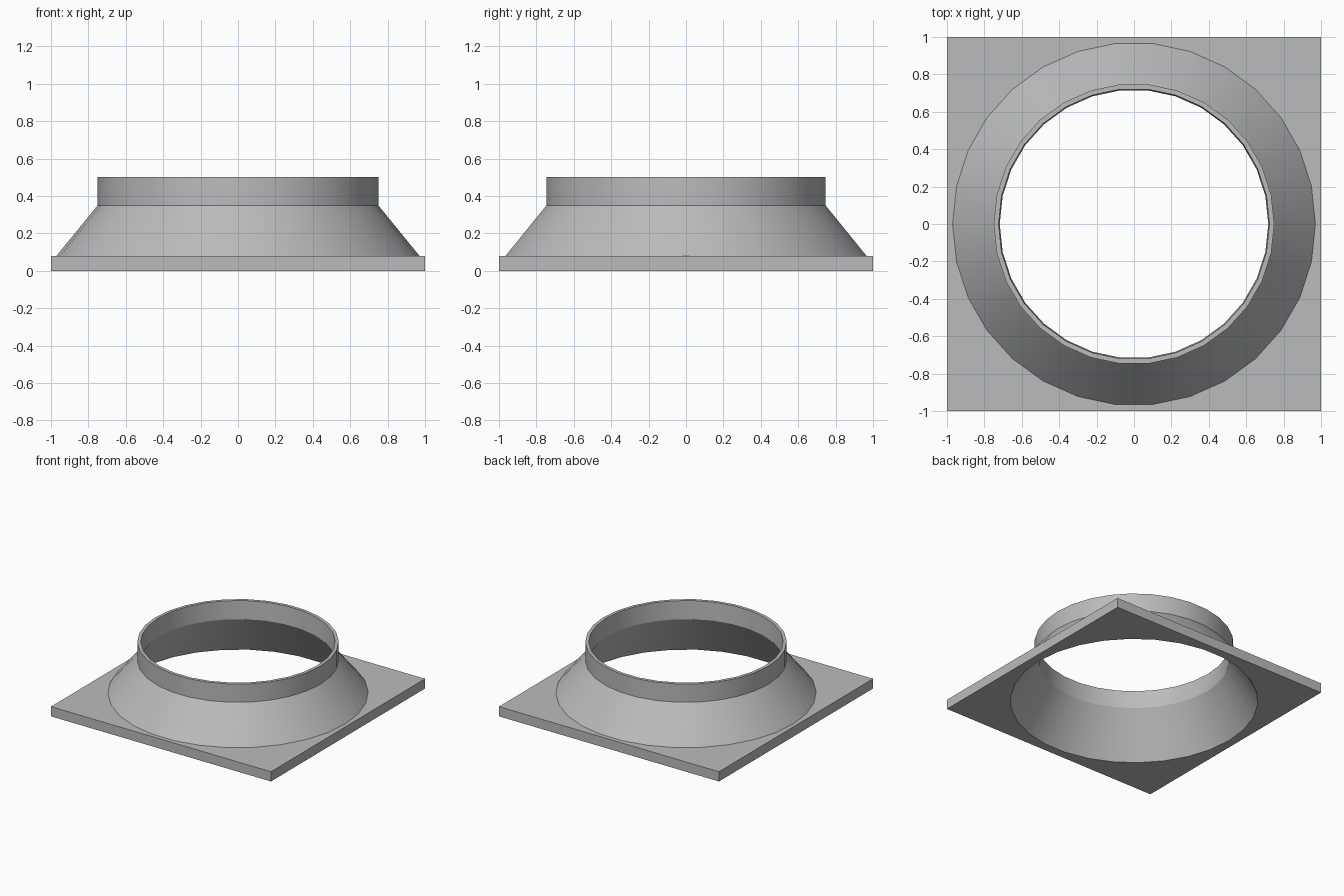
import bpy
import bmesh
from math import cos, sin, pi, radians

old = bpy.data.objects.get("Cube")
if old:
    bpy.data.objects.remove(old)

SIDES = 30
PLATE_TOP = 0.08

grey = bpy.data.materials.new("plain grey")
grey.use_nodes = True
colour = (0.5, 0.5, 0.5, 1)
grey.diffuse_color = colour
grey.node_tree.nodes["Principled BSDF"].inputs["Base Color"].default_value = colour

bm = bmesh.new()


def ring(radius, z):
    return [bm.verts.new((radius * cos(2 * pi * i / SIDES),
                          radius * sin(2 * pi * i / SIDES), z))
            for i in range(SIDES)]


def square(z):
    return [bm.verts.new((x, y, z))
            for x, y in ((-1, -1), (1, -1), (1, 1), (-1, 1))]


def wall(lower, upper):
    n = len(lower)
    for i in range(n):
        j = (i + 1) % n
        bm.faces.new((lower[i], lower[j], upper[j], upper[i]))


def loop_edges(verts):
    edges = []
    for a, b in zip(verts, verts[1:] + verts[:1]):
        edges.append(bm.edges.get((a, b)) or bm.edges.new((a, b)))
    return edges


# Flared cone and collar: outside from plate to rim, then back down inside
profile = [(0.97, PLATE_TOP), (0.75, 0.35), (0.75, 0.5),
           (0.724, 0.5), (0.718, 0.35), (0.933, 0)]
rings = [ring(r, z) for r, z in profile]
for lower, upper in zip(rings, rings[1:]):
    wall(lower, upper)

# Square base plate with a round opening on both faces
bottom, top = square(0), square(PLATE_TOP)
wall(bottom, top)
for corners, hole in ((top, rings[0]), (bottom, rings[-1])):
    bmesh.ops.triangle_fill(bm, use_beauty=True,
                            edges=loop_edges(corners) + loop_edges(hole))

bmesh.ops.recalc_face_normals(bm, faces=bm.faces[:])
mesh = bpy.data.meshes.new("flanged_collar")
bm.to_mesh(mesh)
bm.free()
mesh.materials.append(grey)
collar = bpy.data.objects.new("flanged_collar", mesh)
bpy.context.collection.objects.link(collar)

# Smooth round walls with crisp rims
bpy.ops.object.select_all(action="DESELECT")
collar.select_set(True)
bpy.context.view_layer.objects.active = collar
bpy.ops.object.shade_smooth_by_angle(angle=radians(25))
